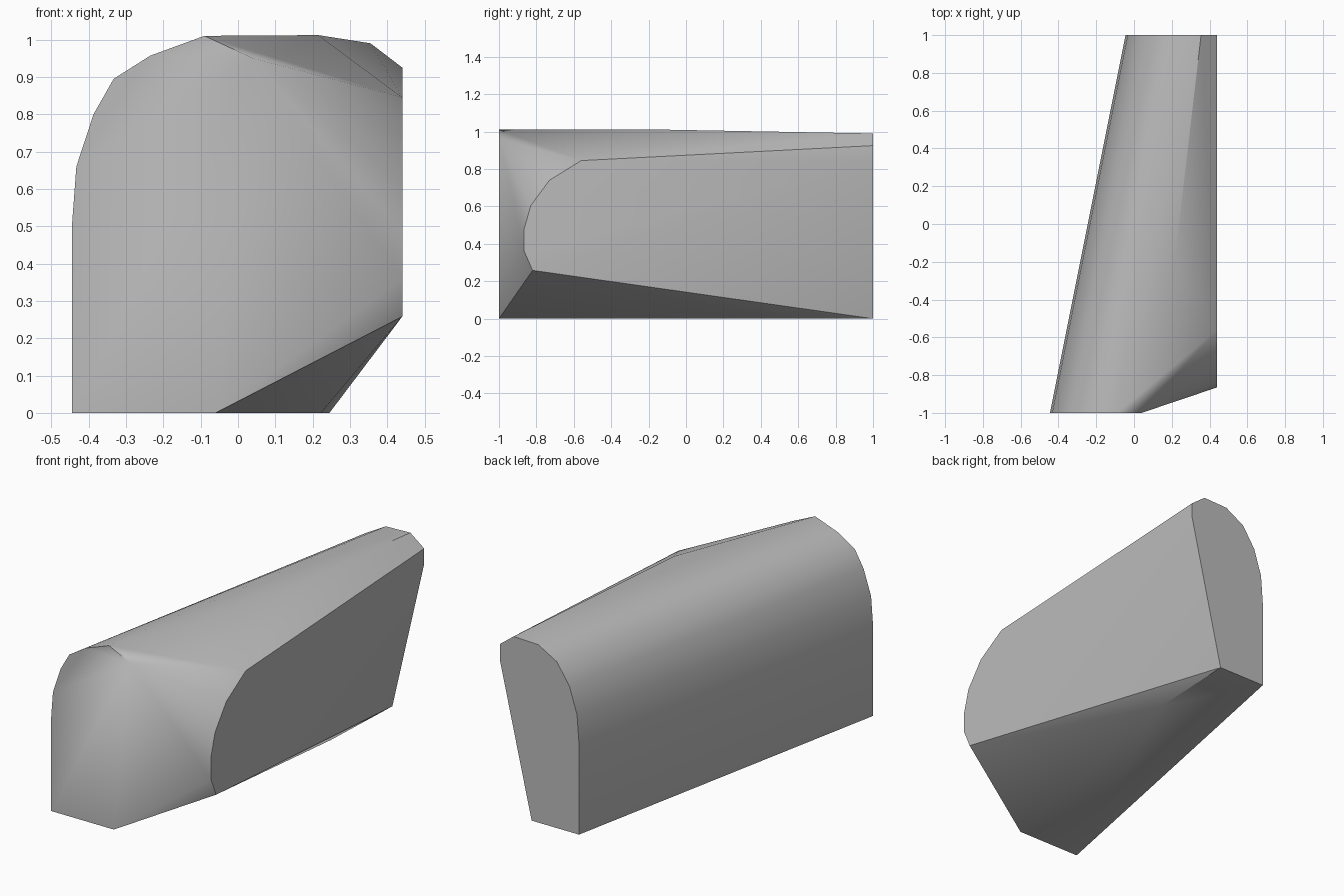
import bpy, bmesh, math

cube = bpy.data.objects.get("Cube")
if cube:
    bpy.data.objects.remove(cube, do_unlink=True)

# One plain grey material
grey = bpy.data.materials.new("plain grey")
grey.use_nodes = True
colour = (0.5, 0.5, 0.5, 1.0)
grey.diffuse_color = colour
grey.node_tree.nodes["Principled BSDF"].inputs["Base Color"].default_value = colour

# Front end profile (x, z) at y = -1
front = [(-0.445, 0), (-0.445, 0.50), (-0.433, 0.66), (-0.387, 0.80),
         (-0.333, 0.895), (-0.235, 0.957), (-0.09, 1.01), (0.04, 0.95), (-0.06, 0)]
# Back end profile (x, z) at y = 1
back = [(-0.045, 0), (-0.045, 0.50), (-0.033, 0.66), (0.013, 0.805),
        (0.09, 0.92), (0.205, 0.985), (0.355, 0.99), (0.44, 0.925),
        (0.44, 0.84), (0.245, 0)]
# Rounded front edge of the flat side (y, z) at x = 0.44
side = [(-0.82, 0.258), (-0.865, 0.36), (-0.865, 0.48), (-0.83, 0.605),
        (-0.73, 0.74), (-0.56, 0.845)]
# Crown of the roof and bulge of the bottom edge
extra = [(0.215, -0.2, 1.012), (0.222, 0.496, 0)]

points = [(x, -1, z) for x, z in front] + [(x, 1, z) for x, z in back]
points += [(0.44, y, z) for y, z in side] + extra

# Wrap the profiles in one convex skin
bm = bmesh.new()
for p in points:
    bm.verts.new(p)
bmesh.ops.convex_hull(bm, input=bm.verts[:])
bmesh.ops.delete(bm, geom=[v for v in bm.verts if not v.link_faces], context='VERTS')
bmesh.ops.dissolve_limit(bm, angle_limit=math.radians(0.5),
                         verts=bm.verts[:], edges=bm.edges[:])
bmesh.ops.recalc_face_normals(bm, faces=bm.faces[:])

mesh = bpy.data.meshes.new("rounded_block")
bm.to_mesh(mesh)
bm.free()
mesh.materials.append(grey)
block = bpy.data.objects.new("rounded_block", mesh)
bpy.context.collection.objects.link(block)

# Smooth the rounded surfaces, keep the ends crisp
bpy.ops.object.select_all(action='DESELECT')
block.select_set(True)
bpy.context.view_layer.objects.active = block
bpy.ops.object.shade_smooth_by_angle(angle=math.radians(32))
